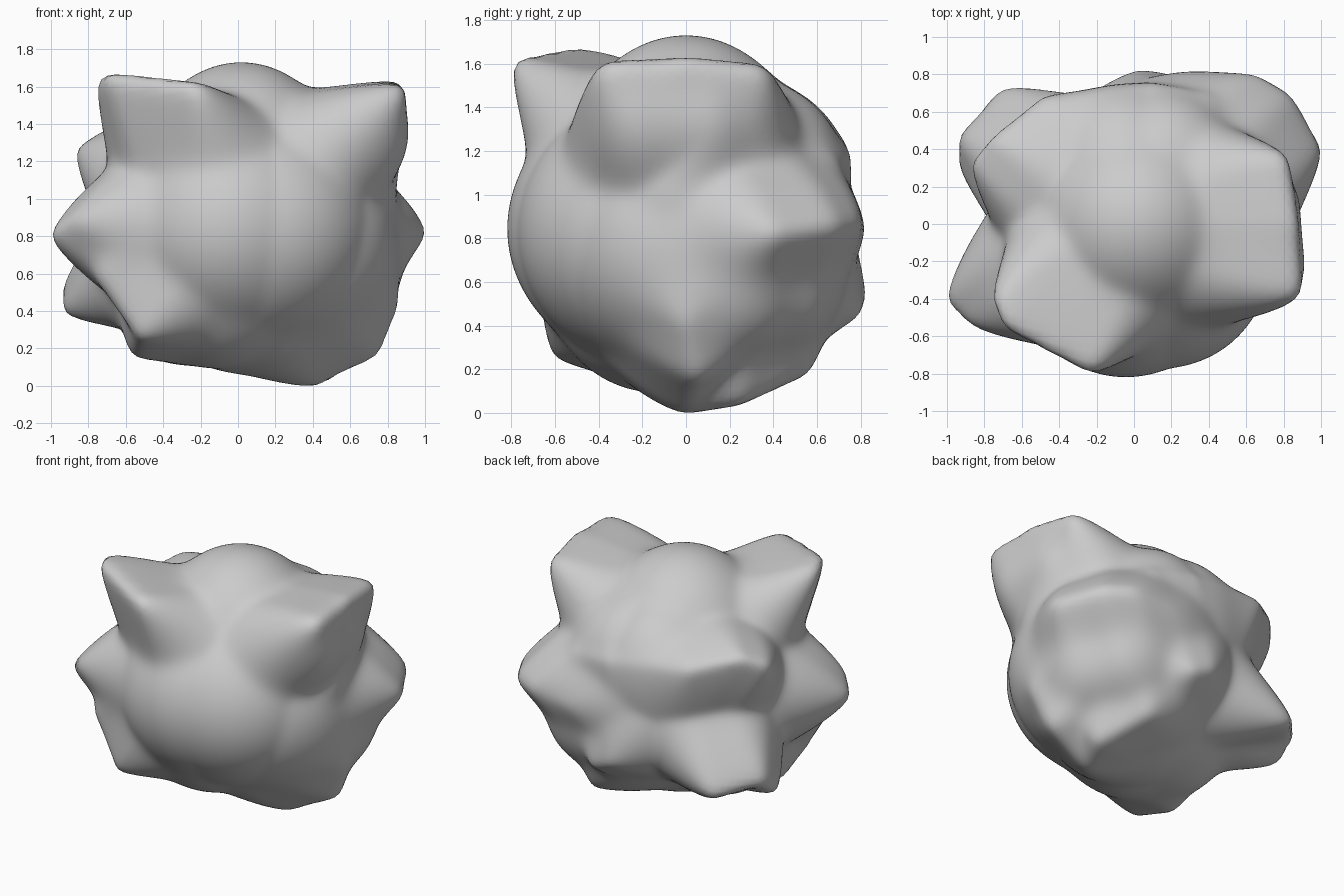
import bpy
import bmesh
import math
from mathutils import Vector

cube = bpy.data.objects.get("Cube")
if cube:
    bpy.data.objects.remove(cube, do_unlink=True)

CENTRE = Vector((0, 0, 0.85))
CORE_RADIUS = 0.71
BLEND = 4.5

# Broad swells: crest path and angular width in degrees
swells = {
    "front_dome": ([(-.15, -.81, .83), (.5, -.65, .78), (.82, -.1, .6)], 72),
    "crown": ([(.04, 0, 1.73)], 62),
    "underside": ([(-.25, -.35, .17), (.1, 0, .07)], 55),
    "underside_right": ([(-.55, 0, .21)], 45),
    "back_shoulder": ([(-.1, .64, 1.36), (.3, .6, 1.36)], 48),
    "lower_flank": ([(.8, .33, .45), (.62, .6, .48)], 45),
    "wedge_face": ([(.87, -.24, 1.4), (.85, .1, 1.4), (.83, -.05, 1.1)], 30),
}

# Pointed horns and ridges: crest path, angular width in degrees, sharpness
ridges = {
    "left_wedge": ([(.9, -.39, 1.61), (.88, 0, 1.63), (.84, .36, 1.6)], 46, 2.3),
    "upper_front_horn": ([(-.77, -.42, 1.67), (-.71, -.57, 1.69), (-.24, -.82, 1.64)], 48, 3),
    "side_horn": ([(-1.02, -.42, .8), (-.9, -.54, .88)], 46, 1.9),
    "back_left_ridge": ([(1.02, .42, .82), (.86, .7, .86), (.69, .8, .87), (.4, .82, .84)], 44, 1.6),
    "upper_back_ridge": ([(-.88, .33, 1.27), (-.77, .46, 1.34), (-.5, .68, 1.27), (.1, .75, 1.2), (.4, .68, 1.15)], 36, 1.7),
    "lower_back_horn": ([(-.96, .34, .38), (-.96, .49, .5), (-.74, .74, .43)], 39, 2.2),
    "rear_stub": ([(.04, .83, .51), (.18, .81, .45)], 36, 1.6),
    "front_foot": ([(-.76, -.54, .57), (-.54, -.61, .25), (-.57, -.3, .15)], 38, 1.8),
    "lower_keel": ([(.85, 0, .4), (.76, .05, .15), (.42, 0, -.01), (.52, .25, .03), (.35, .56, .17)], 44, 1.7),
}


def crest_samples(path, steps=9):
    """Directions and heights above the core along a crest line."""
    points = [Vector(p) - CENTRE for p in path]
    line = [points[0]]
    for start, end in zip(points, points[1:]):
        line += [start.lerp(end, i / steps) for i in range(1, steps + 1)]
    return [(p.normalized(), p.length - CORE_RADIUS) for p in line]


def swell_falloff(t):
    return 0.5 + 0.5 * math.cos(math.pi * t)


def ridge_falloff(sharpness):
    return lambda t: (1 - t) ** sharpness


features = [(crest_samples(path), math.radians(width), swell_falloff)
            for path, width in swells.values()]
features += [(crest_samples(path), math.radians(width), ridge_falloff(sharpness))
             for path, width, sharpness in ridges.values()]


def feature_height(direction, samples, width, falloff):
    limit = math.cos(width)
    best = 0.0
    for axis, height in samples:
        cosine = direction.dot(axis)
        if cosine > limit:
            angle = math.acos(min(1.0, cosine))
            best = max(best, height * falloff(angle / width))
    return best


def radius_towards(direction):
    """Blend all features softly so the valleys stay rounded."""
    total = sum(feature_height(direction, *f) ** BLEND for f in features)
    return CORE_RADIUS + total ** (1 / BLEND)


# Lumpy body shaped from a sphere
bm = bmesh.new()
bmesh.ops.create_icosphere(bm, subdivisions=6, radius=1)
for vert in bm.verts:
    direction = vert.co.normalized()
    vert.co = CENTRE + direction * radius_towards(direction)
for _ in range(3):
    bmesh.ops.smooth_vert(bm, verts=bm.verts, factor=0.5,
                          use_axis_x=True, use_axis_y=True, use_axis_z=True)

mesh = bpy.data.meshes.new("lumpy_body")
bm.to_mesh(mesh)
bm.free()
body = bpy.data.objects.new("lumpy_body", mesh)
bpy.context.collection.objects.link(body)

# Plain grey material
grey = bpy.data.materials.new("plain_grey")
grey.use_nodes = True
colour = (.6, .6, .6, 1)
grey.diffuse_color = colour
grey.node_tree.nodes["Principled BSDF"].inputs["Base Color"].default_value = colour
mesh.materials.append(grey)

bpy.context.view_layer.objects.active = body
body.select_set(True)
bpy.ops.object.shade_smooth_by_angle(angle=math.radians(60))
